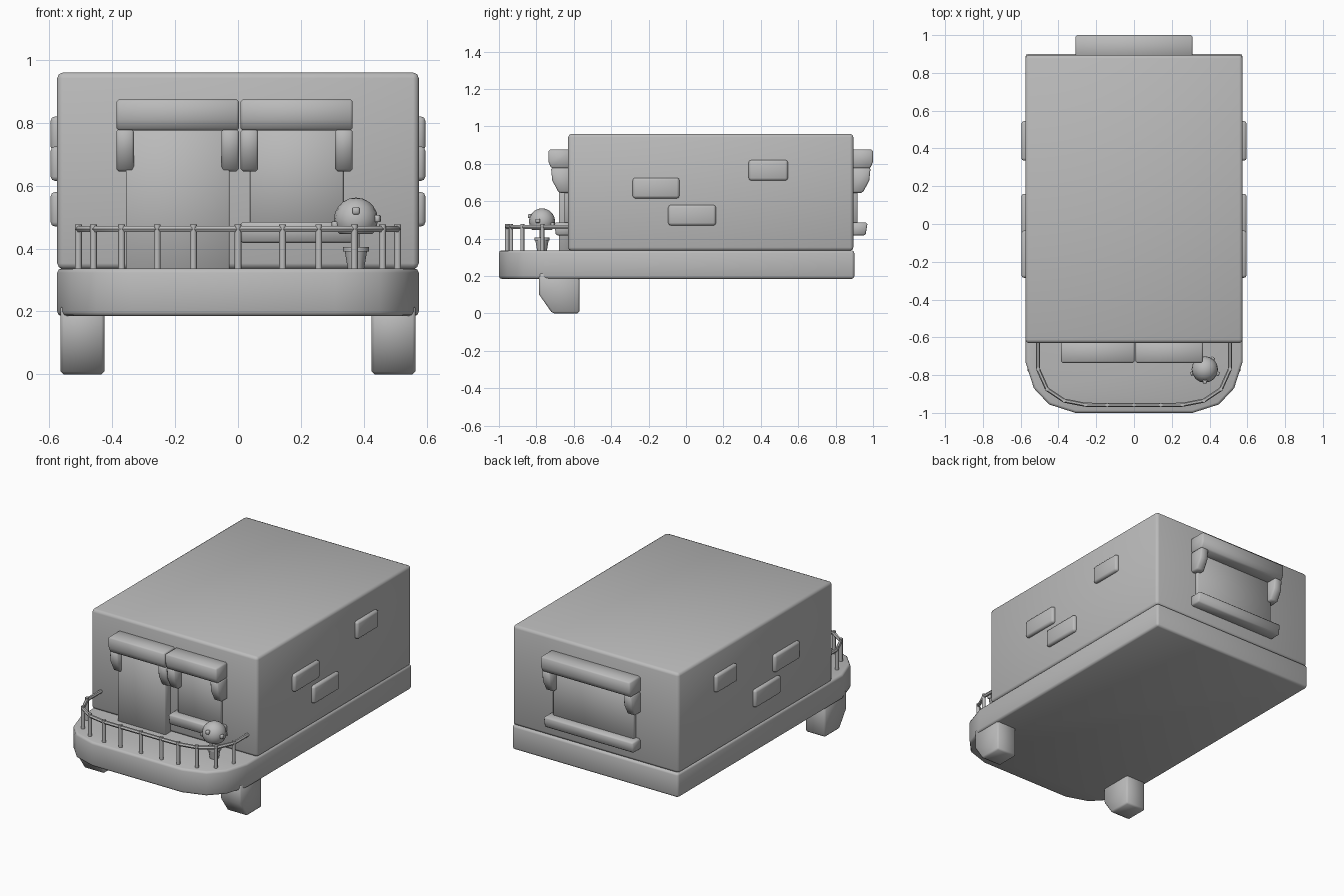
import bpy, bmesh, math
from mathutils import Vector, Matrix

cube = bpy.data.objects.get("Cube")
if cube:
    bpy.data.objects.remove(cube, do_unlink=True)

grey = bpy.data.materials.new("plain grey")
grey.use_nodes = True
GREY = (0.5, 0.5, 0.5, 1)
grey.diffuse_color = GREY
for node in grey.node_tree.nodes:
    if node.type == 'BSDF_PRINCIPLED':
        node.inputs["Base Color"].default_value = GREY


def finish(name, bm, bevel=0, segments=1):
    """Turn a bmesh into a shaded object, with softened edges if asked."""
    bmesh.ops.recalc_face_normals(bm, faces=bm.faces)
    if bevel:
        edges = [e for e in bm.edges if e.calc_face_angle(0) > math.radians(50)]
        bmesh.ops.bevel(bm, geom=edges, offset=bevel, segments=segments,
                        profile=0.5, affect='EDGES')
    mesh = bpy.data.meshes.new(name)
    bm.to_mesh(mesh)
    bm.free()
    mesh.materials.append(grey)
    obj = bpy.data.objects.new(name, mesh)
    bpy.context.collection.objects.link(obj)
    smooth(obj)
    return obj


def smooth(obj):
    bpy.ops.object.select_all(action='DESELECT')
    obj.select_set(True)
    bpy.context.view_layer.objects.active = obj
    bpy.ops.object.shade_smooth_by_angle(angle=math.radians(50))


def prism(name, profile, lo, hi, axis='x', bevel=0.008, segments=1):
    """Extrude a (y, z) profile along x, or an (x, y) profile along z."""
    place = (lambda p: (lo, *p)) if axis == 'x' else (lambda p: (*p, lo))
    shift = (hi - lo, 0, 0) if axis == 'x' else (0, 0, hi - lo)
    bm = bmesh.new()
    face = bm.faces.new([bm.verts.new(place(p)) for p in profile])
    out = bmesh.ops.extrude_face_region(bm, geom=[face])
    bmesh.ops.translate(bm, vec=shift,
                        verts=[v for v in out["geom"] if isinstance(v, bmesh.types.BMVert)])
    return finish(name, bm, bevel, segments)


def box(name, x, y, z, bevel=0.008, segments=1):
    return prism(name, [(y[0], z[0]), (y[1], z[0]), (y[1], z[1]), (y[0], z[1])],
                 x[0], x[1], 'x', bevel, segments)


def cone(name, base, top, r1, r2, sides=8):
    a, b = Vector(base), Vector(top)
    bm = bmesh.new()
    bmesh.ops.create_cone(bm, cap_ends=True, segments=sides, radius1=r1, radius2=r2,
                          depth=(b - a).length, matrix=Matrix.Translation((a + b) / 2))
    return finish(name, bm)


# House block and the platform with its rounded front
box("house_body", (-0.575, 0.575), (-0.63, 0.895), (0.335, 0.96), 0.018, 2)
half = [(0.575, 0.9), (0.575, -0.73), (0.53, -0.87), (0.45, -0.955), (0.31, -1.0)]
prism("platform", half + [(-x, y) for x, y in reversed(half)], 0.185, 0.337, 'z', 0.014, 2)

# Front feet and raised wall bricks, mirrored
foot = [(-0.785, 0.22), (-0.785, 0.1), (-0.715, 0), (-0.57, 0), (-0.57, 0.22)]
bricks = [((-0.285, -0.035), (0.615, 0.725)),
          ((-0.095, 0.16), (0.47, 0.58)),
          ((0.335, 0.545), (0.71, 0.82))]
for side, s in (("left", 1), ("right", -1)):
    prism(f"foot_{side}", foot, *sorted((s * 0.425, s * 0.565)), 'x', 0.01)
    for i, (y, z) in enumerate(bricks):
        box(f"brick_{side}_{i + 1}", sorted((s * 0.55, s * 0.596)), y, z, 0.014, 2)


def opening(name, x0, x1, wall, s, panel_depth, panel_bottom, sill=True):
    """Panel with lintel, two brackets and a sill; s is the outward y direction."""
    def out(profile):
        return [(wall + s * d, z) for d, z in profile]
    prism(name + "_panel", out([(-0.02, panel_bottom), (panel_depth, panel_bottom),
                               (panel_depth, 0.79), (-0.02, 0.79)]),
          x0 + 0.03, x1 - 0.03, 'x', 0.004)
    prism(name + "_lintel", out([(-0.02, 0.775), (0.09, 0.775), (0.105, 0.81),
                                (0.105, 0.875), (-0.02, 0.875)]), x0, x1)
    bracket = out([(-0.02, 0.78), (0.092, 0.78), (0.085, 0.71), (0.05, 0.645), (-0.02, 0.645)])
    for side, a in (("right", x0), ("left", x1 - 0.056)):
        prism(f"{name}_bracket_{side}", bracket, a, a + 0.056)
    if sill:
        prism(name + "_sill", out([(-0.02, 0.417), (0.065, 0.417), (0.076, 0.485),
                                  (-0.02, 0.485)]), x0, x1)


opening("door", -0.387, 0.003, -0.63, -1, 0.05, 0.33, sill=False)
opening("front_window", 0.008, 0.365, -0.63, -1, 0.02, 0.47)
opening("back_window", -0.31, 0.31, 0.895, 1, 0.022, 0.47)

# Balcony railing: one swept handrail and evenly placed posts
right_half = [(0.508, -0.768), (0.46, -0.875), (0.37, -0.935), (0.257, -0.957), (0.142, -0.958)]
posts = right_half + [(0, -0.958)] + [(-x, y) for x, y in reversed(right_half)]
path = [(0.508, -0.62)] + posts + [(-0.508, -0.62)]
curve = bpy.data.curves.new("handrail", 'CURVE')
curve.dimensions = '3D'
curve.bevel_depth = 0.011
curve.bevel_resolution = 1
curve.use_fill_caps = True
spline = curve.splines.new('POLY')
spline.points.add(len(path) - 1)
for point, (x, y) in zip(spline.points, path):
    point.co = (x, y, 0.462, 1)
curve.materials.append(grey)
rail = bpy.data.objects.new("handrail", curve)
bpy.context.collection.objects.link(rail)
bpy.ops.object.select_all(action='DESELECT')
rail.select_set(True)
bpy.context.view_layer.objects.active = rail
bpy.ops.object.convert(target='MESH')
smooth(bpy.context.object)
for i, (x, y) in enumerate(posts):
    cone(f"rail_post_{i + 1}", (x, y, 0.33), (x, y, 0.477), 0.011, 0.011)

# Potted bush with small square blossoms
px, py = 0.375, -0.77
cone("pot", (px, py, 0.335), (px, py, 0.395), 0.026, 0.036, 12)
cone("pot_rim", (px, py, 0.39), (px, py, 0.405), 0.041, 0.041, 12)
cone("bush_stem", (px, py, 0.4), (px, py, 0.48), 0.012, 0.012)
bm = bmesh.new()
bmesh.ops.create_uvsphere(bm, u_segments=16, v_segments=10, radius=0.07,
                          matrix=Matrix.Translation((px, py, 0.492)))
cut = bmesh.ops.bisect_plane(bm, geom=bm.verts[:] + bm.edges[:] + bm.faces[:],
                             plane_co=(0, 0, 0.446), plane_no=(0, 0, -1), clear_outer=True)
bmesh.ops.holes_fill(bm, edges=[e for e in bm.edges if e.is_boundary])
finish("bush", bm)
for i in range(5):
    turn = math.radians(-90 + i * 72)
    z = 0.52 if i == 0 else 0.475 + 0.02 * (i % 2)
    r = math.sqrt(0.07 ** 2 - (z - 0.492) ** 2)
    bm = bmesh.new()
    bmesh.ops.create_cube(bm, size=0.022, matrix=Matrix.Translation(
        (px + r * math.cos(turn), py + r * math.sin(turn), z)) @ Matrix.Rotation(turn, 4, 'Z'))
    finish(f"blossom_{i + 1}", bm, 0.003)
